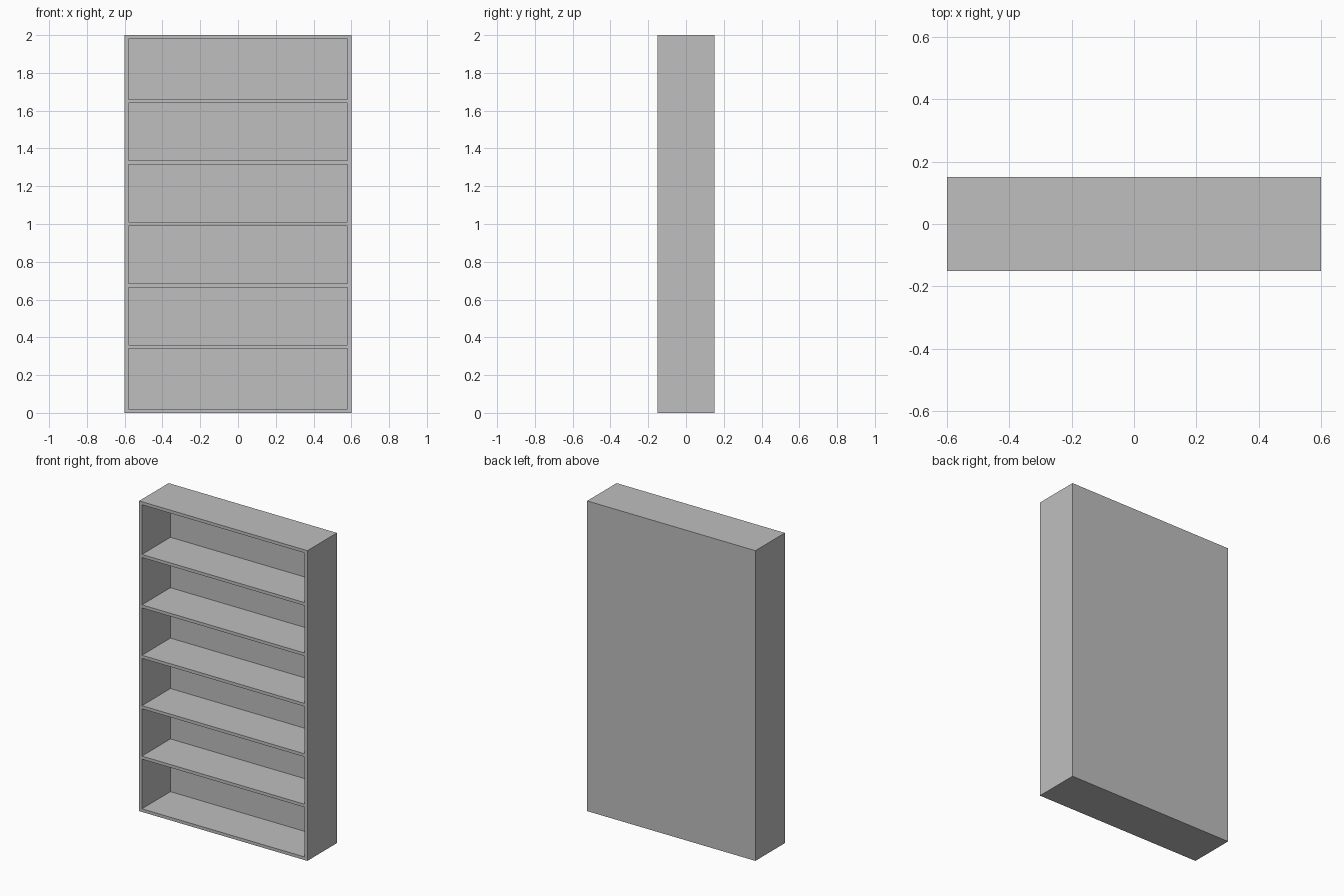
import bpy, bmesh
from mathutils import Vector

if "Cube" in bpy.data.objects:
    bpy.data.objects.remove(bpy.data.objects["Cube"])

W, D, H = 1.2, 0.3, 2.0      # outer size
T, BACK = 0.02, 0.01         # board and back panel thickness
SHELVES = [0.35 + 0.325 * i for i in range(5)]

grey = bpy.data.materials.new("plain_grey")
grey.diffuse_color = (0.52, 0.52, 0.52, 1)
grey.use_nodes = True
grey.node_tree.nodes["Principled BSDF"].inputs["Base Color"].default_value = grey.diffuse_color

# Solid block for the bookcase
bm = bmesh.new()
bmesh.ops.create_cube(bm, size=1)
for v in bm.verts:
    v.co = Vector((v.co.x * W, v.co.y * D, (v.co.z + 0.5) * H))


def cut_front(point, normal):
    """Split the front face along a plane."""
    faces = [f for f in bm.faces if f.normal.y < -0.9]
    geom = faces + list({e for f in faces for e in f.edges})
    geom += list({v for f in faces for v in f.verts})
    bmesh.ops.bisect_plane(bm, geom=geom, plane_co=point, plane_no=normal)
    bm.normal_update()


bm.normal_update()

# Outlines of the side, top, bottom and shelf boards
for x in (-W / 2 + T, W / 2 - T):
    cut_front((x, 0, 0), (1, 0, 0))
levels = [T, H - T] + [z + s * T / 2 for z in SHELVES for s in (-1, 1)]
for z in levels:
    cut_front((0, 0, z), (0, 0, 1))

# Push each compartment back to the rear panel
openings = []
for f in bm.faces:
    c = f.calc_center_median()
    if f.normal.y < -0.9 and abs(c.x) < 0.1 and f.calc_area() > 0.2:
        openings.append(f)
pushed = bmesh.ops.extrude_discrete_faces(bm, faces=openings)["faces"]
for f in pushed:
    bmesh.ops.translate(bm, verts=f.verts, vec=(0, D - BACK, 0))
bmesh.ops.recalc_face_normals(bm, faces=bm.faces)

mesh = bpy.data.meshes.new("bookcase")
bm.to_mesh(mesh)
bm.free()
mesh.materials.append(grey)
bpy.context.collection.objects.link(bpy.data.objects.new("bookcase", mesh))
